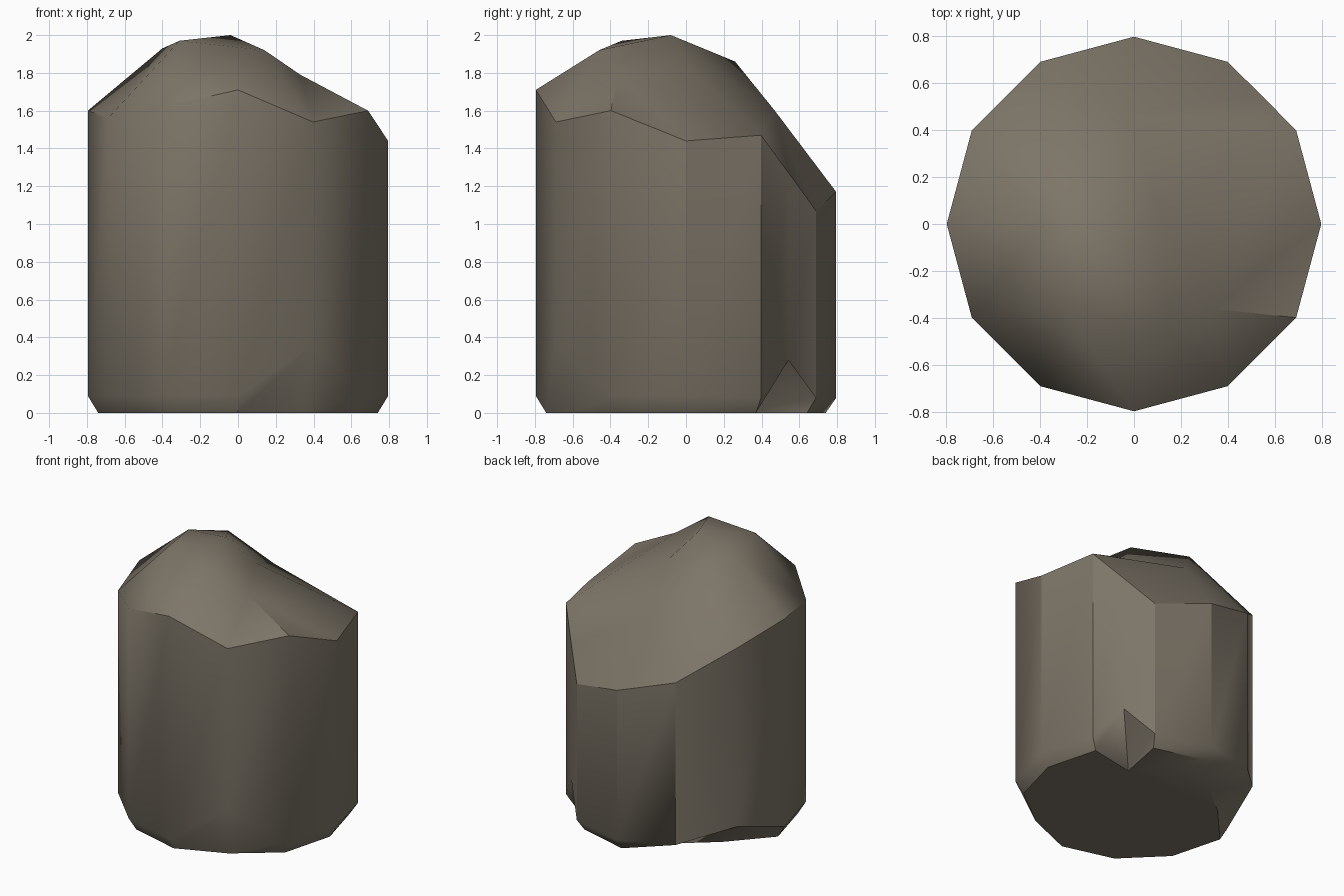
import bpy, bmesh, math
from mathutils import Vector
from mathutils.geometry import delaunay_2d_cdt

if "Cube" in bpy.data.objects:
    bpy.data.objects.remove(bpy.data.objects["Cube"])

R = 0.795
# rock columns: azimuth, rim height, lower edge height, foot radius, sharp wall edge
columns = [
    (0, 1.44, 0.09, 0.74, True), (30, 1.47, 0.08, 0.74, True),
    (45, 1.27, 0.28, 0.43, False), (60, 1.07, 0.08, 0.74, True),
    (90, 1.17, 0.08, 0.74, True), (120, 1.29, 0.11, 0.53, True),
    (150, 1.51, 0.21, 0.56, False), (180, 1.60, 0.09, 0.74, False),
    (210, 1.56, 0.09, 0.74, False), (240, 1.62, 0.09, 0.74, False),
    (270, 1.71, 0.09, 0.74, False), (300, 1.54, 0.36, 0.69, False),
    (330, 1.60, 0.09, 0.74, False)]
# crown points above the rim
crown = [(-.04, .47, 1.60), (-.26, .26, 1.86), (-.40, 0, 1.93), (-.04, -.08, 2.0),
         (.11, .04, 1.81), (-.31, -.34, 1.97), (.14, -.46, 1.92), (.33, -.36, 1.79)]


def polar(az, r, z):
    a = math.radians(az)
    return Vector((r * math.cos(a), r * math.sin(a), z))


bm = bmesh.new()
n = len(columns)
rim, low, foot = [], [], []
for az, top, edge, fr, _ in columns:
    r = R * math.cos(math.radians(15)) if az == 45 else R
    rim.append(bm.verts.new(polar(az, r + (.001 if az == 45 else 0), top)))
    low.append(bm.verts.new(polar(az, r, edge)))
    foot.append(bm.verts.new(polar(az, fr, 0)))

# walls and undercut foot
for i in range(n):
    j = (i + 1) % n
    bm.faces.new((low[i], low[j], rim[j], rim[i]))
    bm.faces.new((foot[i], foot[j], low[j]))
    bm.faces.new((foot[i], low[j], low[i]))
base = bm.faces.new(foot[::-1])
bmesh.ops.triangulate(bm, faces=[base])

# faceted crown, triangulated in plan with its ridges fixed
tops = rim + [bm.verts.new(p) for p in crown]
A, B, C, D, E, F, G, H = range(n, n + 8)
ridges = [(A, 1), (A, 4), (A, B), (A, D), (A, E), (B, D), (B, C), (C, D), (C, F), (D, F),
          (D, G), (D, E), (E, H), (E, 1), (H, 1), (H, 0), (H, 12), (G, H), (F, G), (E, G)]
ring = [(i, (i + 1) % n) for i in range(n)]
res = delaunay_2d_cdt([v.co.xy for v in tops], ridges + ring, [], 1, 1e-5)
orig = res[3]
for f in res[2]:
    bm.faces.new([tops[orig[k][0]] for k in f])
bmesh.ops.recalc_face_normals(bm, faces=bm.faces)

# smooth front, crisp edges around the back and at strong angles
for f in bm.faces:
    f.smooth = True
for e in bm.edges:
    e.smooth = e.calc_face_angle(0) < math.radians(40)
for i, col in enumerate(columns):
    if col[4]:
        for e in rim[i].link_edges:
            if low[i] in e.verts:
                e.smooth = False
rims = set(rim[:6])
for e in bm.edges:
    if e.verts[0] in rims and e.verts[1] in rims:
        e.smooth = False

mesh = bpy.data.meshes.new("rock")
bm.to_mesh(mesh)
bm.free()
rock = bpy.data.objects.new("rock", mesh)
bpy.context.collection.objects.link(rock)
mat = bpy.data.materials.new("brown grey stone")
mat.diffuse_color = (0.205, 0.178, 0.138, 1)
mat.use_nodes = True
mat.node_tree.nodes["Principled BSDF"].inputs["Base Color"].default_value = mat.diffuse_color
mesh.materials.append(mat)
